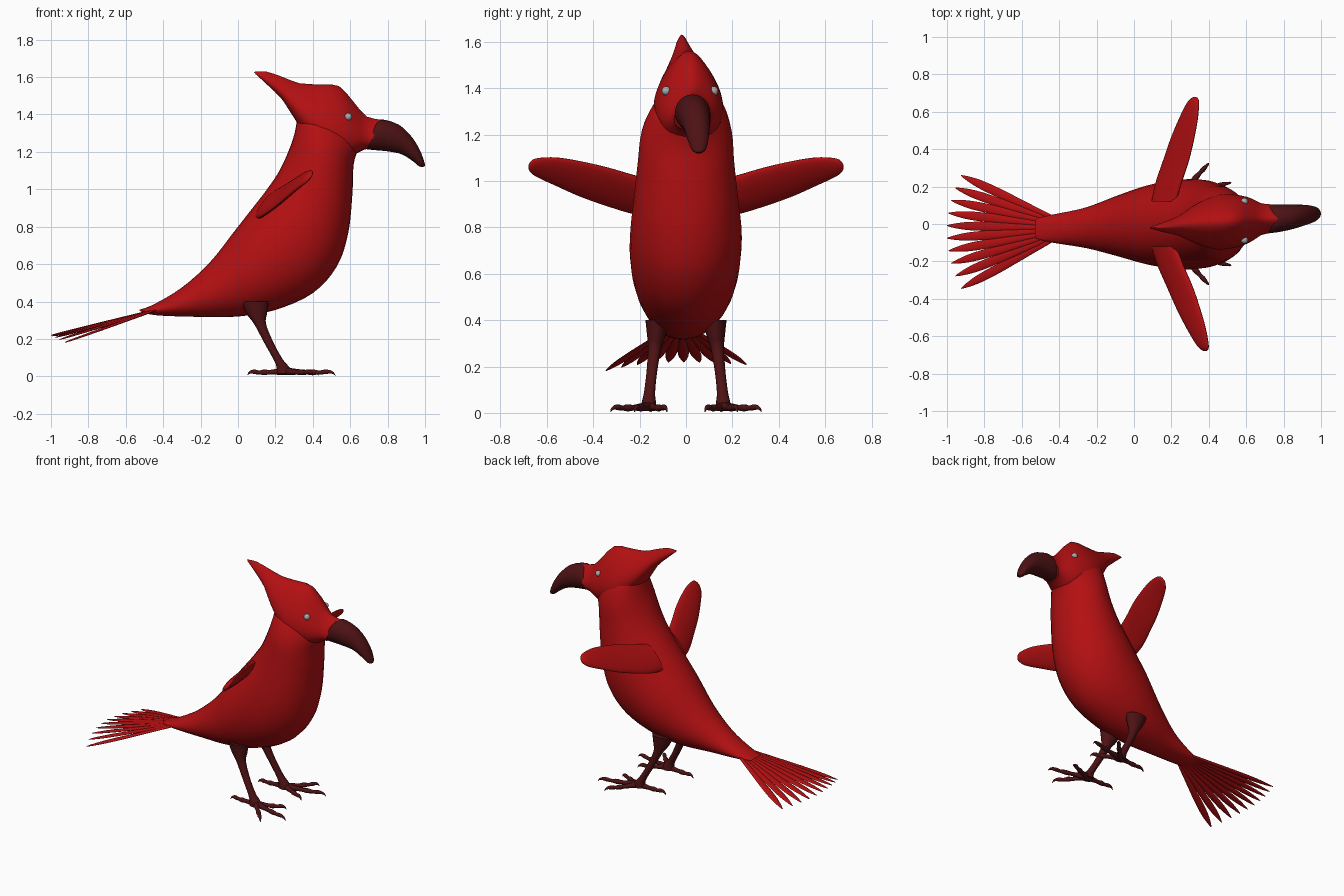
import bpy, bmesh, math
from mathutils import Vector as V


def material(name, rgb):
    m = bpy.data.materials.new(name)
    m.diffuse_color = (*rgb, 1)
    return m


RED = material("red plumage", (0.45, 0.005, 0.006))
DARK = material("dark maroon", (0.075, 0.006, 0.007))
GREY = material("eye grey", (0.4, 0.4, 0.4))


def spline(p, steps):
    """Catmull-Rom through a list of equal-length tuples of vectors."""
    out = []
    for i in range(len(p) - 1):
        q = [p[max(i - 1, 0)], p[i], p[i + 1], p[min(i + 2, len(p) - 1)]]
        for s in range(steps):
            t = s / steps
            out.append(tuple(
                0.5 * (2 * b + (c - a) * t + (2 * a - 5 * b + 4 * c - d) * t * t
                       + (3 * b - a - 3 * c + d) * t ** 3)
                for a, b, c, d in zip(*q)))
    return out + [p[-1]]


def loft(name, rings, mat, steps=4, seg=24, peak=0.0):
    """Skin elliptical rings given as (centre, half axis a, half axis b)."""
    bm = bmesh.new()
    loops = []
    for c, a, b in spline(rings, steps):
        loop = []
        for k in range(seg):
            u = math.tau * k / seg
            loop.append(bm.verts.new(c + a * math.cos(u) + b * math.sin(u) * (1 - peak * math.cos(u))))
        loops.append(loop)
    for l, m in zip(loops, loops[1:]):
        for k in range(seg):
            j = (k + 1) % seg
            bm.faces.new((l[k], l[j], m[j], m[k]))
    bm.faces.new(loops[0])
    bm.faces.new(loops[-1])
    bmesh.ops.recalc_face_normals(bm, faces=bm.faces)
    me = bpy.data.meshes.new(name)
    bm.to_mesh(me)
    bm.free()
    me.materials.append(mat)
    ob = bpy.data.objects.new(name, me)
    bpy.context.collection.objects.link(ob)
    smooth(ob)
    return ob


def smooth(ob):
    bpy.ops.object.select_all(action='DESELECT')
    ob.select_set(True)
    bpy.context.view_layer.objects.active = ob
    bpy.ops.object.shade_smooth_by_angle(angle=math.radians(50))


def side_rings(rows):
    """Rows: top x, top z, bottom x, bottom z, half width, y centre."""
    return [(V(((tx + bx) / 2, cy, (tz + bz) / 2)),
             V(((tx - bx) / 2, 0, (tz - bz) / 2)), V((0, w, 0)))
            for tx, tz, bx, bz, w, cy in rows]


# Body from tail root to neck
loft("body", side_rings([
    (-.53, .355, -.51, .34, .055, -.025), (-.45, .385, -.42, .325, .075, -.025),
    (-.30, .475, -.20, .318, .11, -.02), (-.15, .61, 0, .32, .165, -.01),
    (-.02, .775, .20, .355, .215, -.005), (.07, .89, .40, .445, .238, -.003),
    (.14, .98, .53, .59, .24, 0), (.21, 1.08, .59, .77, .225, 0),
    (.26, 1.18, .612, .98, .208, 0), (.30, 1.29, .618, 1.13, .195, .003),
    (.32, 1.39, .64, 1.21, .16, .01), (.34, 1.42, .65, 1.25, .125, .015),
    (.40, 1.42, .60, 1.30, .06, .015)]), RED, seg=32)

# Head with swept-back crest
loft("head_and_crest", side_rings([
    (.085, 1.628, .095, 1.615, .005, -.02), (.15, 1.63, .155, 1.56, .024, -.017),
    (.24, 1.60, .24, 1.475, .05, -.01), (.33, 1.567, .32, 1.35, .095, 0),
    (.45, 1.56, .45, 1.20, .14, .01), (.54, 1.552, .58, 1.165, .128, .017),
    (.62, 1.465, .64, 1.195, .105, .022), (.69, 1.388, .675, 1.212, .08, .026),
    (.775, 1.372, .69, 1.215, .074, .028)]), RED, steps=2, seg=32, peak=.4)

# Hooked beak
loft("beak", side_rings([
    (.74, 1.36, .675, 1.225, .06, .027), (.775, 1.373, .69, 1.214, .076, .028),
    (.86, 1.345, .80, 1.203, .068, .036), (.925, 1.285, .875, 1.187, .057, .046),
    (.97, 1.215, .935, 1.15, .045, .052), (.995, 1.15, .965, 1.125, .031, .055),
    (1.0, 1.125, .985, 1.118, .012, .055)]), DARK)

# Eyes
for label, y in (("left", -.085), ("right", .119)):
    bpy.ops.mesh.primitive_uv_sphere_add(segments=16, ring_count=10, radius=.02,
                                         location=(.59, y, 1.388))
    eye = bpy.context.object
    eye.name = label + "_eye"
    eye.data.materials.append(GREY)
    smooth(eye)

# Wings: thin paddles swept forward, chord along the slope of the back
CHORD, THICK = V((.63, 0, .777)), V((.777, 0, -.63))
for label, s, sweep in (("left", -1, .055), ("right", 1, 0)):
    rings = []
    for x, y, z, half, th in ((.16, .12, .92, .10, .03), (.185, .22, .94, .107, .026),
                              (.225, .34, .975, .107, .023), (.26, .46, 1.01, .097, .021),
                              (.29, .56, 1.04, .078, .019), (.313, .64, 1.057, .052, .016),
                              (.322, .668, 1.06, .032, .012), (.325, .68, 1.06, .008, .005)):
        rings.append((V((x + sweep * max(0, y - .12) / .56, s * y, z)), CHORD * half, THICK * th))
    loft(label + "_wing", rings, RED)

# Fan of narrow tail feathers
for i in range(10):
    y = .26 - .0672 * i
    u = (y + .042) / .302
    root = V((-.43, -.025 + u * .055, .358))
    tip = V((-1 + .075 * u * u, y, .22 - (.012 if u > 0 else .038) * u * u))
    d = tip - root
    across = V((-d.y, d.x, 0)).normalized()
    normal = d.cross(across).normalized()
    loft(f"tail_feather_{i + 1}",
         [(root + d * t, across * w, normal * h) for t, w, h in
          ((0, .012, .006), (.3, .018, .006), (.6, .024, .006), (.8, .022, .005),
           (.93, .012, .004), (1, .002, .002))], RED, seg=10, steps=3)

# Legs and feet
for label, s in (("left", -1), ("right", 1)):
    loft(label + "_leg",
         [(V((x, s * y, z)), V((r, 0, 0)), V((0, q, 0))) for x, y, z, r, q in
          ((.09, .125, .40, .075, .05), (.10, .128, .335, .055, .04), (.118, .135, .28, .032, .029),
           (.165, .147, .18, .025, .023), (.215, .157, .09, .025, .024),
           (.24, .16, .05, .034, .03), (.25, .16, .015, .045, .034))], DARK, seg=16)
    for n, (tx, ty) in enumerate(((.05, .15), (.40, .325), (.52, .222), (.43, .082))):
        start, end = V((.25, s * .16, 0)), V((tx, s * ty, 0))
        d = end - start
        across = V((-d.y, d.x, 0)).normalized()
        # knuckled toe ending in a small down-curved claw
        loft(f"{label}_toe_{n + 1}",
             [(start + d * t + V((0, 0, z)), across * r, V((0, 0, r))) for t, z, r in
              ((0, .028, .022), (.25, .024, .016), (.42, .022, .013), (.55, .022, .016),
               (.68, .021, .011), (.8, .024, .013), (.9, .024, .009), (.97, .016, .006),
               (1, .005, .002))], DARK, seg=10, steps=3)
